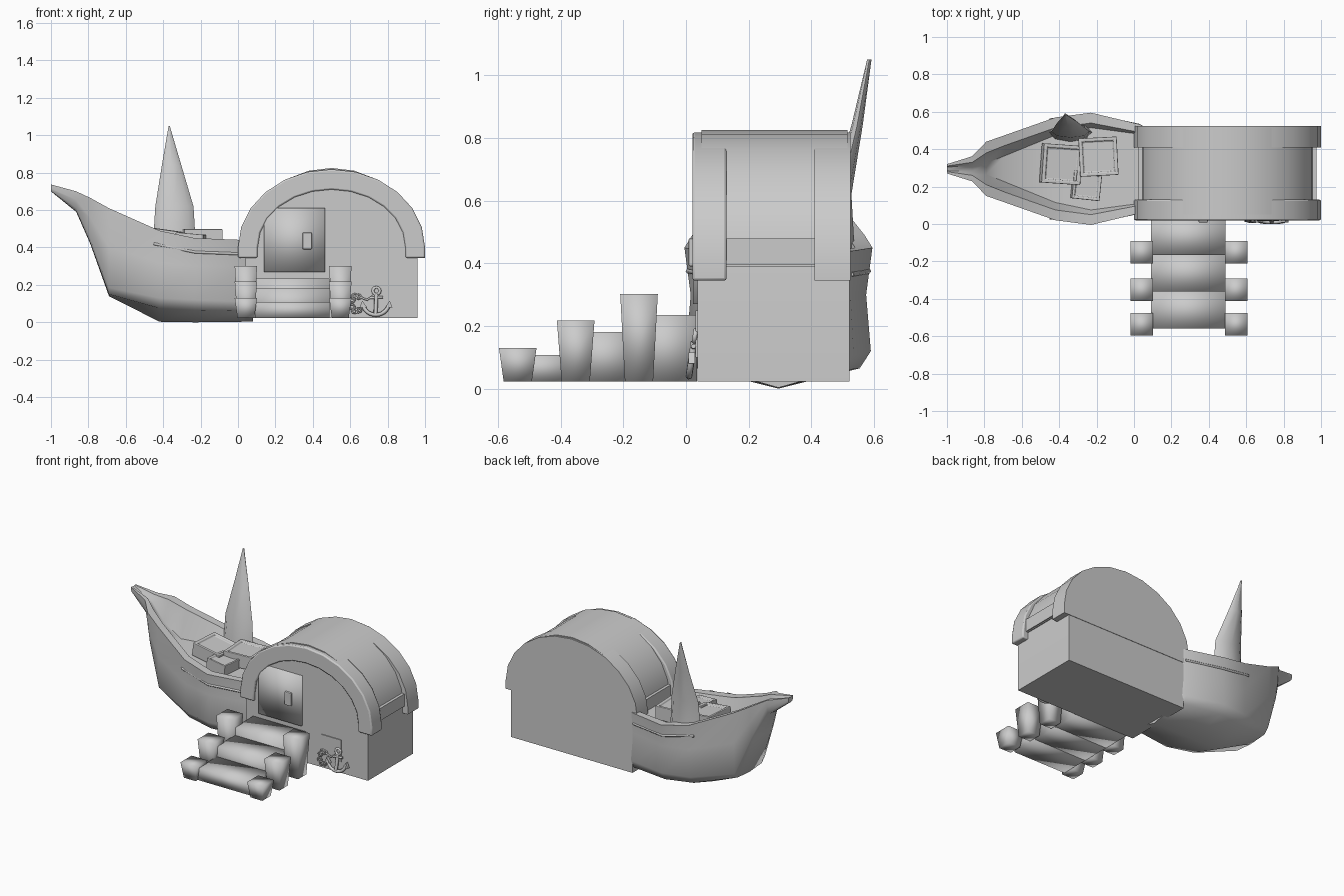
import bpy, bmesh
from math import sin, cos, pi, radians
from mathutils import Matrix

cube = bpy.data.objects.get("Cube")
if cube:
    bpy.data.objects.remove(cube, do_unlink=True)

grey = bpy.data.materials.new("plain_grey")
grey.use_nodes = True
grey.diffuse_color = (0.6, 0.6, 0.6, 1)
grey.node_tree.nodes["Principled BSDF"].inputs["Base Color"].default_value = (0.6, 0.6, 0.6, 1)
GROUND = 0.023


def finish(name, bm, bevel=0, smooth=None):
    bmesh.ops.recalc_face_normals(bm, faces=bm.faces[:])
    mesh = bpy.data.meshes.new(name)
    bm.to_mesh(mesh)
    bm.free()
    obj = bpy.data.objects.new(name, mesh)
    bpy.context.collection.objects.link(obj)
    mesh.materials.append(grey)
    if bevel:
        mod = obj.modifiers.new("Bevel", 'BEVEL')
        mod.width, mod.segments = bevel, 2
        mod.limit_method, mod.angle_limit = 'ANGLE', radians(50)
    if smooth:
        bpy.ops.object.select_all(action='DESELECT')
        obj.select_set(True)
        bpy.context.view_layer.objects.active = obj
        bpy.ops.object.shade_smooth_by_angle(angle=radians(smooth))
    return obj


def loft(name, rings, **kw):
    """Bridge equal closed rings of points and cap both ends."""
    bm = bmesh.new()
    loops = [[bm.verts.new(p) for p in ring] for ring in rings]
    n = len(loops[0])
    for a, b in zip(loops, loops[1:]):
        for i in range(n):
            j = (i + 1) % n
            bm.faces.new((a[i], a[j], b[j], b[i]))
    bm.faces.new(loops[0])
    bm.faces.new(loops[-1])
    return finish(name, bm, **kw)


def box(name, x, y, z, **kw):
    ring = lambda h: [(x[0], y[0], h), (x[1], y[0], h), (x[1], y[1], h), (x[0], y[1], h)]
    return loft(name, [ring(z[0]), ring(z[1])], **kw)


def prism(name, profile, y0, y1, **kw):
    return loft(name, [[(x, y, z) for x, z in profile] for y in (y0, y1)], **kw)


def tube(name, points, radius, closed=False):
    curve = bpy.data.curves.new(name, 'CURVE')
    curve.dimensions = '3D'
    curve.bevel_depth, curve.bevel_resolution, curve.use_fill_caps = radius, 1, True
    line = curve.splines.new('POLY')
    line.points.add(len(points) - 1)
    for p, co in zip(line.points, points):
        p.co = (*co, 1)
    line.use_cyclic_u = closed
    curve.materials.append(grey)
    obj = bpy.data.objects.new(name, curve)
    bpy.context.collection.objects.link(obj)
    return obj


def arch(a, b, base, spring=0.40, n=12):
    """Half ellipse on short straight legs, centred on the cabin."""
    curve = [(0.5 - a * cos(pi * i / n), spring + b * sin(pi * i / n)) for i in range(n + 1)]
    return [(0.5 - a, base)] + curve + [(0.5 + a, base)]


# Cabin: solid body, roof skin, open front band and flush closed back band
prism("cabin_body", arch(0.46, 0.405, GROUND), 0.036, 0.522, smooth=35)
prism("roof_skin", arch(0.467, 0.425, 0.39), 0.05, 0.515, smooth=35)
front = arch(0.5, 0.418, 0.345) + arch(0.395, 0.31, 0.345)[::-1]
prism("front_roof_band", front, 0.02, 0.13, bevel=0.008, smooth=35)
prism("back_roof_band", arch(0.5, 0.418, 0.345), 0.41, 0.525, smooth=35)
for side, x in (("right", 0.025), ("left", 0.955)):
    box(side + "_eave_board", (x, x + 0.02), (0.12, 0.42), (0.395, 0.48))

# Door, handle and low wall plate
box("door", (0.14, 0.465), (0.022, 0.06), (0.27, 0.61), smooth=120)
box("door_handle", (0.345, 0.395), (0.008, 0.03), (0.39, 0.48), bevel=0.006)
box("wall_plate", (0.61, 0.76), (0.03, 0.038), (0.1, 0.25))

# Stairs with flared posts on both sides
for i, (top, front) in enumerate(((0.108, -0.56), (0.18, -0.36), (0.235, -0.165))):
    back = front + 0.2
    box(f"step_{i + 1}", (0.09, 0.49), (front, back), (GROUND, top), smooth=120)
    yc, post_top = (-0.537, -0.352, -0.15)[i], (0.13, 0.217, 0.302)[i]
    for side, xc in (("right", 0.042), ("left", 0.547)):
        rings = [[(xc + sx * h, yc + sy * h, z) for sx, sy in ((-1, -1), (1, -1), (1, 1), (-1, 1))]
                 for h, z in ((0.045, GROUND), (0.06, post_top))]
        loft(f"{side}_post_{i + 1}", rings, smooth=120)

# Boat hull: x, keel z, then (half width, z) for bilge, chine, side, rim, inner rim, floor
MID = 0.295
stations = [
    (0.08, 0.003, (0.2, 0.06), (0.21, 0.11), (0.21, 0.30), (0.21, 0.44), (0.18, 0.44), (0.17, 0.40)),
    (0.03, 0.003, (0.22, 0.06), (0.24, 0.11), (0.23, 0.30), (0.238, 0.44), (0.195, 0.44), (0.185, 0.40)),
    (-0.23, 0.0, (0.26, 0.065), (0.295, 0.12), (0.28, 0.30), (0.30, 0.45), (0.245, 0.45), (0.22, 0.40)),
    (-0.42, 0.003, (0.22, 0.075), (0.265, 0.13), (0.265, 0.32), (0.275, 0.49), (0.22, 0.49), (0.18, 0.40)),
    (-0.69, 0.14, (0.13, 0.15), (0.165, 0.185), (0.175, 0.40), (0.18, 0.61), (0.125, 0.61), (0.07, 0.43)),
    (-0.79, 0.42, (0.09, 0.425), (0.12, 0.45), (0.14, 0.56), (0.145, 0.665), (0.085, 0.665), (0.03, 0.54)),
    (-0.865, 0.59, (0.04, 0.595), (0.055, 0.61), (0.065, 0.655), (0.067, 0.70), (0.035, 0.70), (0.015, 0.655)),
    (-1.0, 0.70, (0.015, 0.702), (0.02, 0.705), (0.025, 0.717), (0.025, 0.737), (0.015, 0.737), (0.01, 0.734)),
]
rings = []
for x, keel, *side in stations:
    ring = [(x, MID, keel)] + [(x, MID + w, z) for w, z in side]
    rings.append(ring + [(x, MID - w, z) for w, z in side[::-1]])
loft("boat_hull", rings, smooth=50)

# Thin side strakes under the rim
for name, s in (("back_strake", 1), ("front_strake", -1)):
    path = ((-0.45, 0.262, 0.42), (-0.23, 0.288, 0.375), (0.03, 0.232, 0.365))
    tube(name, [(x, MID + s * w, z) for x, w, z in path], 0.008)

# Tall, thin leaning spike behind the hull rim
spike = []
for cx, cy, z, rx, ry in ((-0.34, 0.49, 0.41, 0.115, 0.05), (-0.34, 0.495, 0.62, 0.102, 0.033),
                          (-0.355, 0.546, 0.84, 0.052, 0.018), (-0.368, 0.585, 1.05, 0.003, 0.007)):
    spike.append([(cx + rx * cos(pi * k / 4), cy + ry * sin(pi * k / 4), z) for k in range(8)])
loft("spike", spike, smooth=50)

# Cargo crates with sunken lids
for i, (x, y, z, size, turn, tilt) in enumerate((
        (-0.39, 0.32, 0.45, 0.21, -4, 8), (-0.19, 0.36, 0.453, 0.205, 3, 0),
        (-0.255, 0.205, 0.43, 0.15, -6, 5))):
    bm = bmesh.new()
    bmesh.ops.create_cube(bm, size=1)
    bmesh.ops.scale(bm, vec=(size, size, 0.09), verts=bm.verts[:])
    top = max(bm.faces, key=lambda f: f.calc_center_median().z)
    bmesh.ops.inset_region(bm, faces=[top], thickness=size * 0.12)
    bmesh.ops.inset_region(bm, faces=[top], thickness=0.008, depth=-0.012)
    place = Matrix.Translation((x, y, z)) @ Matrix.Rotation(radians(turn), 4, 'Z')
    bm.transform(place @ Matrix.Rotation(radians(tilt), 4, 'Y'))
    finish(f"crate_{i + 1}", bm, bevel=0.004)


# Anchor and chain leaning on the front wall
def lean(x, z):
    return (x, 0.008 + (z - 0.03) * 0.15, z)


def circle(cx, cz, rx, rz, start=0, end=360, n=12):
    angles = [radians(start + (end - start) * i / n) for i in range(n + (end - start < 360))]
    return [lean(cx + rx * cos(a), cz + rz * sin(a)) for a in angles]


tube("anchor_ring", circle(0.74, 0.168, 0.019, 0.019), 0.008, True)
tube("anchor_shank", [lean(0.74, 0.15), lean(0.735, 0.04)], 0.011)
tube("anchor_stock", [lean(0.705, 0.13), lean(0.775, 0.135)], 0.008)
tube("anchor_arms", circle(0.737, 0.1, 0.068, 0.06, 190, 350), 0.011)
for name, x, s in (("anchor_right_fluke", 0.67, -1), ("anchor_left_fluke", 0.806, 1)):
    fluke = [(x - 0.02, 0.08), (x + 0.02, 0.08), (x + s * 0.005, 0.115)]
    prism(name, fluke, 0.008, 0.028)
for i in range(6):
    a = radians(60 + 48 * i)
    link = circle(0.632 + 0.025 * cos(a), 0.1 + 0.042 * sin(a), 0.015, 0.012, n=8)
    tube(f"chain_link_{i + 1}", link, 0.005, True)
tube("chain_end", [lean(0.65, 0.135), lean(0.69, 0.12), lean(0.735, 0.15)], 0.006)
